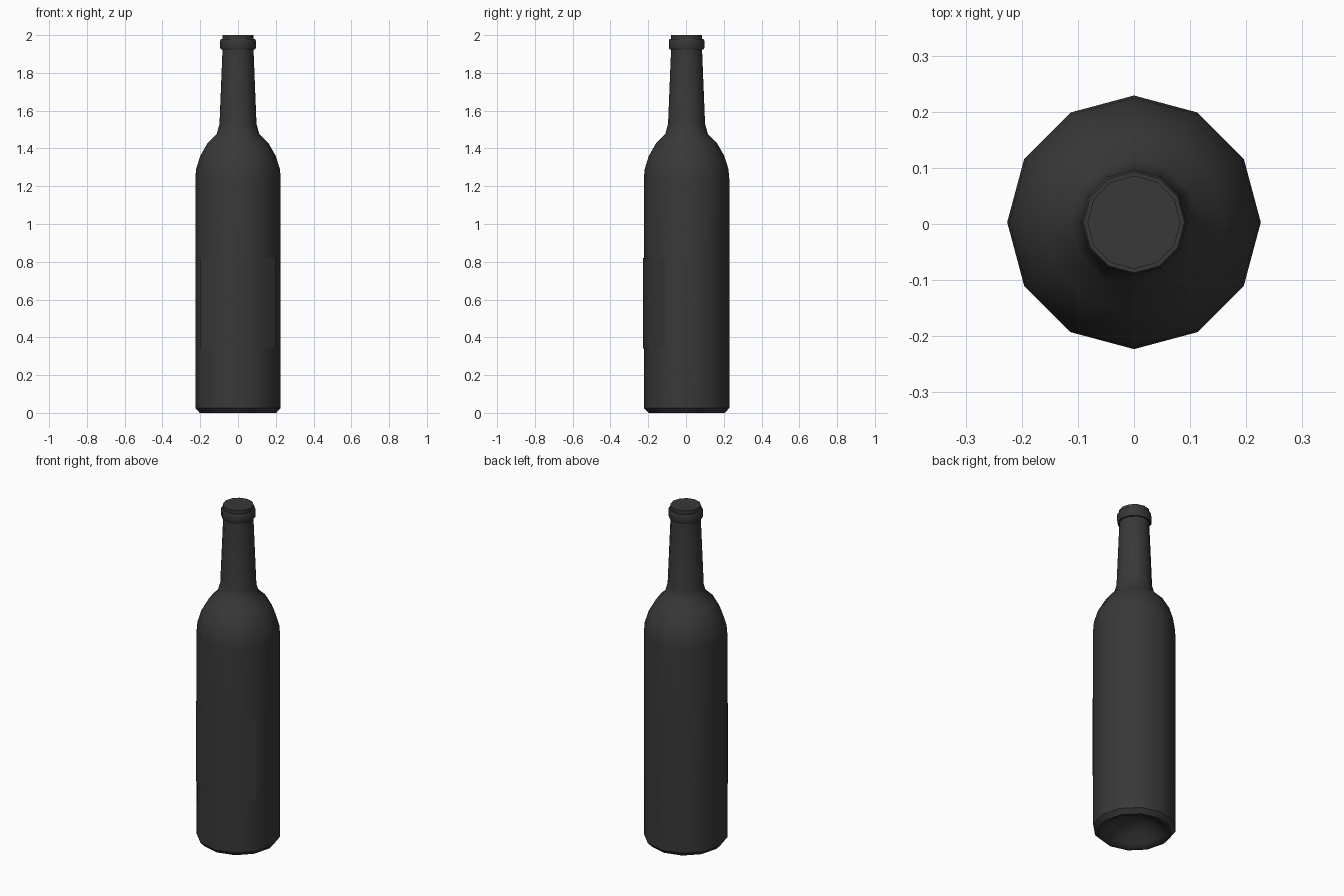
import bpy
from math import sin, cos, radians

if "Cube" in bpy.data.objects:
    bpy.data.objects.remove(bpy.data.objects["Cube"])

SIDES = 12
CENTRE_Y = 0.003

dark = bpy.data.materials.new("dark_glass")
dark.diffuse_color = (0.04, 0.04, 0.04, 1)
dark.use_nodes = True
dark.node_tree.nodes["Principled BSDF"].inputs["Base Color"].default_value = dark.diffuse_color


def make_object(name, verts, faces):
    mesh = bpy.data.meshes.new(name)
    mesh.from_pydata(verts, [], faces)
    mesh.materials.append(dark)
    obj = bpy.data.objects.new(name, mesh)
    bpy.context.collection.objects.link(obj)
    obj.location.y = CENTRE_Y
    bpy.ops.object.select_all(action='DESELECT')
    obj.select_set(True)
    bpy.context.view_layer.objects.active = obj
    bpy.ops.object.shade_smooth_by_angle(angle=radians(40))
    return obj


def ring(r, z, angles):
    return [(r * cos(radians(a)), r * sin(radians(a)), z) for a in angles]


# Bottle: hollowed base, body, shoulder, neck, lip and closed mouth
profile = [
    (0.06, 0.09), (0.12, 0.06), (0.165, 0.015), (0.185, 0.0), (0.202, 0.0),
    (0.226, 0.025), (0.226, 1.24), (0.222, 1.29), (0.2, 1.36), (0.16, 1.43),
    (0.113, 1.475), (0.098, 1.53), (0.082, 1.925), (0.090, 1.925),
    (0.094, 1.932), (0.094, 1.972), (0.090, 1.98), (0.083, 1.98), (0.083, 2.0),
]
verts, faces = [], []
for r, z in profile:
    verts += ring(r, z, [i * 360 / SIDES for i in range(SIDES)])
for k in range(len(profile) - 1):
    for i in range(SIDES):
        j = (i + 1) % SIDES
        a, b = k * SIDES, (k + 1) * SIDES
        faces.append((a + i, a + j, b + j, b + i))
last = (len(profile) - 1) * SIDES
faces.append(tuple(range(last, last + SIDES)))
verts.append((0, 0, 0.1))
faces += [(len(verts) - 1, (i + 1) % SIDES, i) for i in range(SIDES)]
make_object("bottle", verts, faces)

# Label: thin sheet wrapped around the front
angles = [210 + 30 * i for i in range(5)]
n = len(angles)
verts = ring(0.23, 0.34, angles) + ring(0.23, 0.82, angles)
faces = [(i, i + 1, n + i + 1, n + i) for i in range(n - 1)]
make_object("label", verts, faces)
